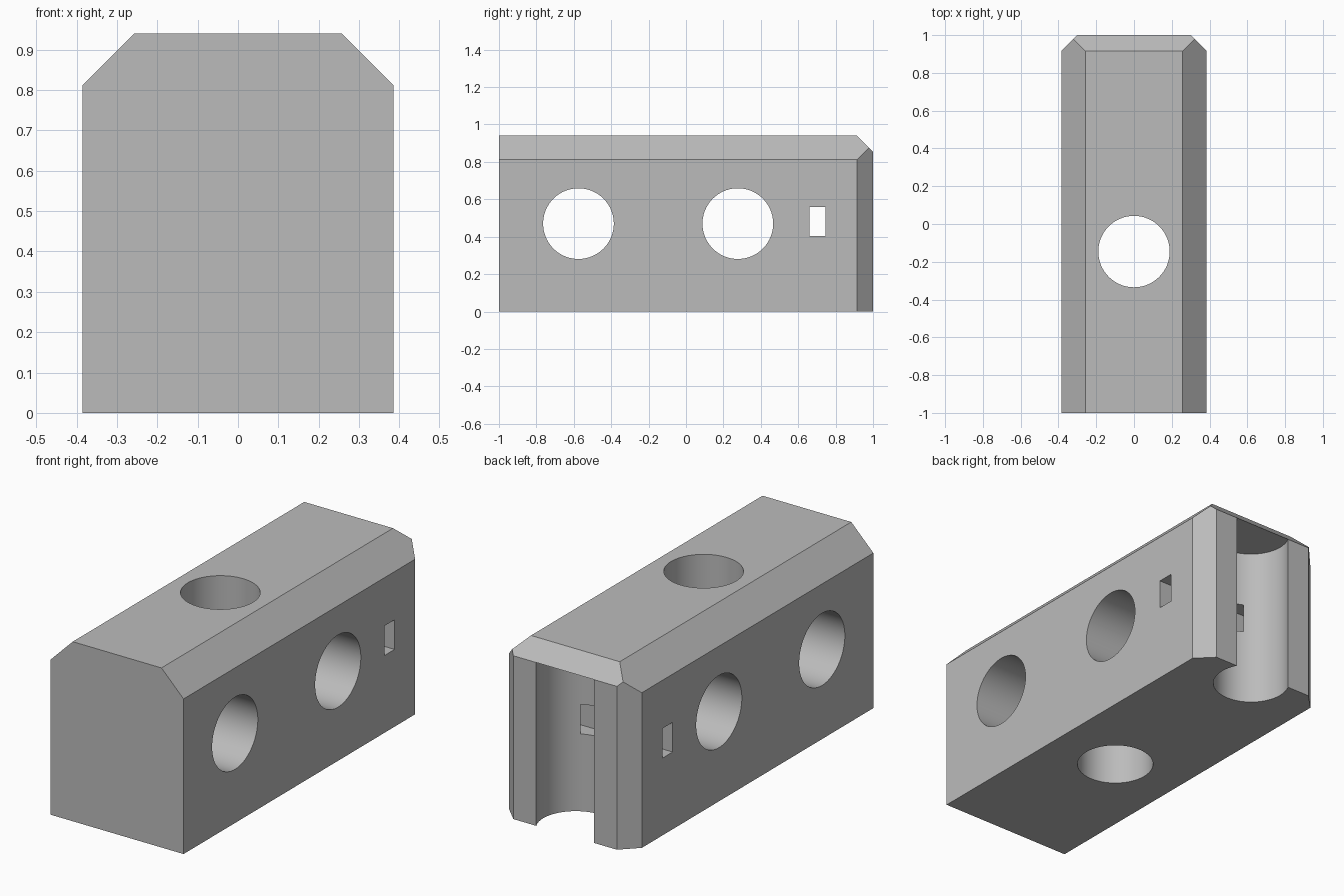
import bpy
import bmesh
import math
from mathutils import Vector

if "Cube" in bpy.data.objects:
    bpy.data.objects.remove(bpy.data.objects["Cube"])

HALF_W, HALF_L, HEIGHT = 0.385, 1.0, 0.94
TOP_CHAMFER, BACK_CHAMFER = 0.128, 0.085
HOLE_R, MID_Z = 0.189, 0.47

grey = bpy.data.materials.new("plain grey")
grey.use_nodes = True
grey.diffuse_color = (0.5, 0.5, 0.5, 1)
grey.node_tree.nodes["Principled BSDF"].inputs["Base Color"].default_value = grey.diffuse_color


def box(name, size, centre):
    bpy.ops.mesh.primitive_cube_add(size=1, location=centre)
    ob = bpy.context.object
    ob.name = name
    ob.scale = size
    bpy.ops.object.transform_apply(location=True, rotation=True, scale=True)
    return ob


def rod(name, length, centre, rotation=(0, 0, 0)):
    bpy.ops.mesh.primitive_cylinder_add(vertices=96, radius=HOLE_R, depth=length,
                                        location=centre, rotation=rotation)
    ob = bpy.context.object
    ob.name = name
    return ob


# Block with chamfered top sides, back uprights and top back edge
block = box("drilled_block", (2 * HALF_W, 2 * HALF_L, HEIGHT), (0, 0, HEIGHT / 2))
chamfers = [((s * (HALF_W - TOP_CHAMFER), 0, HEIGHT), (s, 0, 1)) for s in (-1, 1)]
chamfers += [((s * HALF_W, HALF_L - BACK_CHAMFER, 0), (s, 1, 0)) for s in (-1, 1)]
chamfers.append(((0, HALF_L - BACK_CHAMFER, HEIGHT), (0, 1, 1)))
bm = bmesh.new()
bm.from_mesh(block.data)
for point, normal in chamfers:
    cut = bmesh.ops.bisect_plane(bm, geom=bm.verts[:] + bm.edges[:] + bm.faces[:],
                                 plane_co=point, plane_no=Vector(normal).normalized(),
                                 clear_outer=True)
    rim = [e for e in cut["geom_cut"] if isinstance(e, bmesh.types.BMEdge)]
    bmesh.ops.contextual_create(bm, geom=rim)
bmesh.ops.recalc_face_normals(bm, faces=bm.faces[:])
bm.to_mesh(block.data)
bm.free()
block.data.materials.clear()
block.data.materials.append(grey)

# Cross holes, vertical hole, back groove closed at the top, and small slot
across = (0, math.pi / 2, 0)
groove_top = HEIGHT - BACK_CHAMFER
cutters = [
    rod("front_cross_hole", 2, (0, -0.575, MID_Z), across),
    rod("rear_cross_hole", 2, (0, 0.277, MID_Z), across),
    rod("vertical_hole", 3, (0, -0.146, MID_Z)),
    rod("back_groove", 2, (0, 0.912, groove_top - 1)),
    box("small_slot", (2, 0.085, 0.155), (0, 0.703, 0.482)),
]
bpy.ops.object.select_all(action="DESELECT")
bpy.context.view_layer.objects.active = block
block.select_set(True)
for cutter in cutters:
    cutter.hide_render = True
    mod = block.modifiers.new(cutter.name, "BOOLEAN")
    mod.operation = "DIFFERENCE"
    mod.solver = "EXACT"
    mod.object = cutter
    bpy.ops.object.modifier_apply(modifier=mod.name)
    bpy.data.objects.remove(cutter)

bpy.ops.object.shade_smooth_by_angle(angle=math.radians(30))
